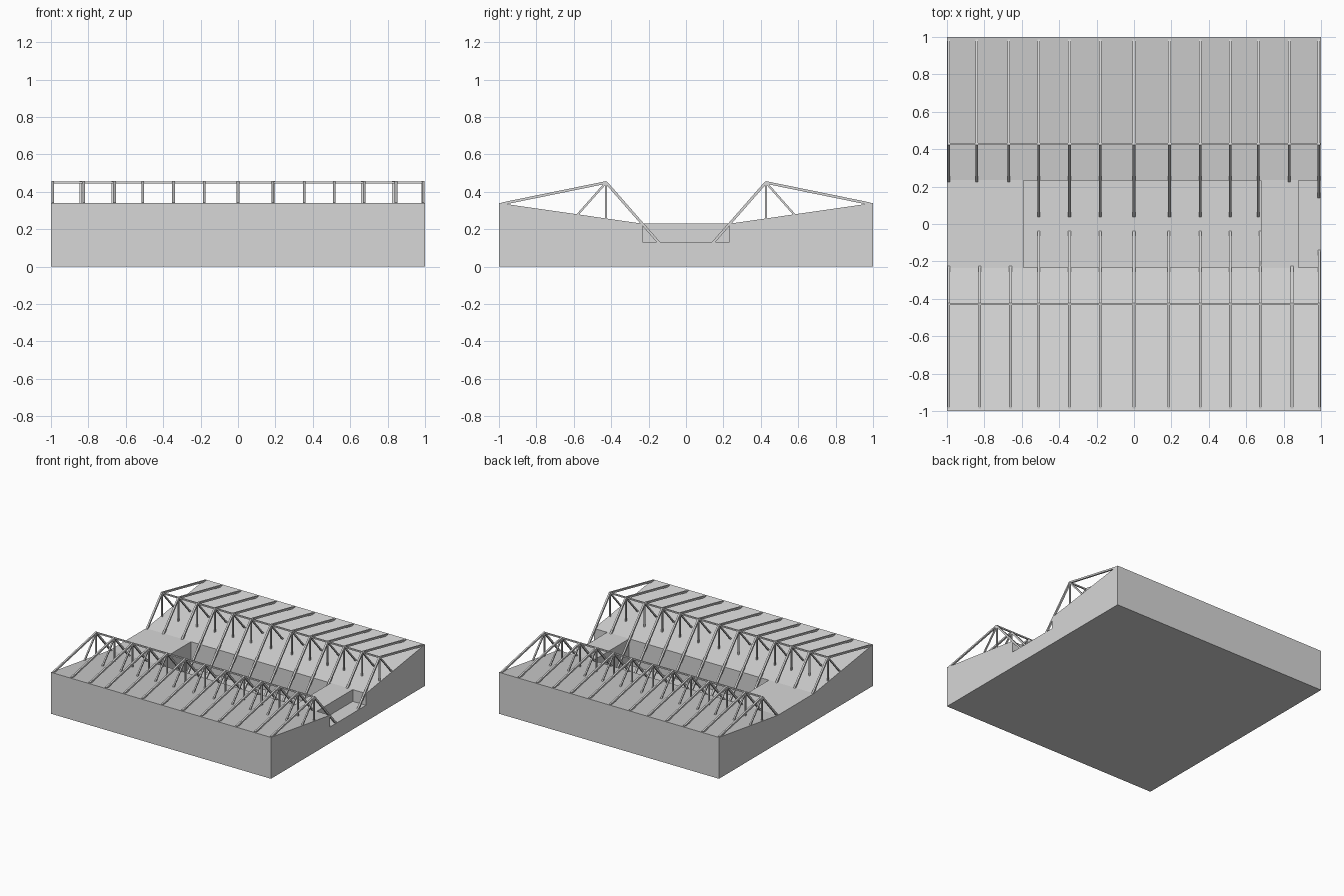
import bpy, bmesh, math
from mathutils import Vector

if "Cube" in bpy.data.objects:
    bpy.data.objects.remove(bpy.data.objects["Cube"])

grey = bpy.data.materials.new("light_grey")
grey.diffuse_color = (0.68, 0.68, 0.68, 1)
grey.use_nodes = True
grey.node_tree.nodes["Principled BSDF"].inputs["Base Color"].default_value = grey.diffuse_color


def make_object(name, bm):
    bmesh.ops.recalc_face_normals(bm, faces=bm.faces[:])
    mesh = bpy.data.meshes.new(name)
    bm.to_mesh(mesh)
    bm.free()
    mesh.materials.append(grey)
    ob = bpy.data.objects.new(name, mesh)
    bpy.context.collection.objects.link(ob)
    return ob


def add_section(bm, x0, x1, profile):
    """Extrude a y-z profile along x."""
    a = [bm.verts.new((x0, y, z)) for y, z in profile]
    b = [bm.verts.new((x1, y, z)) for y, z in profile]
    n = len(profile)
    bm.faces.new(a)
    bm.faces.new(b)
    for i in range(n):
        j = (i + 1) % n
        bm.faces.new((a[i], a[j], b[j], b[i]))


def add_bar(bm, p, q, t):
    """Square bar between two points."""
    p, q = Vector(p), Vector(q)
    d = (q - p).normalized()
    u = Vector((1, 0, 0)) if abs(d.x) < 0.9 else Vector((0, 1, 0))
    v = d.cross(u).normalized()
    ring = [(-1, -1), (1, -1), (1, 1), (-1, 1)]
    a, b = ([bm.verts.new(e + (u * s + v * r) * t / 2) for s, r in ring] for e in (p, q))
    bm.faces.new(a)
    bm.faces.new(b)
    for i in range(4):
        j = (i + 1) % 4
        bm.faces.new((a[i], a[j], b[j], b[i]))


# Ground block with sloping banks
bm = bmesh.new()
add_section(bm, -1, 1, [(-1, 0), (1, 0), (1, 0.34), (0.235, 0.23), (-0.235, 0.23), (-1, 0.34)])
ground = make_object("banked_ground", bm)

# Deep central pit and shallow notch at the right end
for name, x0, x1, z0 in (("pit_cutter", -0.59, 0.68, 0.015), ("notch_cutter", 0.88, 1.1, 0.133)):
    bm = bmesh.new()
    add_section(bm, x0, x1, [(-0.233, z0), (0.233, z0), (0.233, 0.5), (-0.233, 0.5)])
    cutter = make_object(name, bm)
    cutter.hide_render = True
    mod = ground.modifiers.new(name, "BOOLEAN")
    mod.operation = "DIFFERENCE"
    mod.solver = "EXACT"
    mod.object = cutter
    bpy.context.view_layer.objects.active = ground
    bpy.ops.object.modifier_apply(modifier=name)
    bpy.data.objects.remove(cutter)

# Roof frames on both banks, joined by a ridge beam
back_x = [-0.99, -0.84, -0.67, -0.51, -0.345, -0.18, 0, 0.19, 0.355, 0.515, 0.665, 0.83, 0.988]
front_x = [-0.99, -0.825, -0.66, -0.51, -0.345, -0.18, 0, 0.185, 0.355, 0.515, 0.675, 0.845, 0.99]
for side, s, stations in (("front", -1, front_x), ("back", 1, back_x)):
    bm = bmesh.new()
    for x in stations:
        top = (x, s * 0.427, 0.45)
        add_bar(bm, (x, s * 0.985, 0.336), top, 0.014)           # rafter
        add_bar(bm, top, (x, s * 0.043, 0.012), 0.014)           # long inner leg
        add_bar(bm, top, (x, s * 0.427, 0.25), 0.011)            # post
        add_bar(bm, top, (x, s * 0.585, 0.272), 0.011)           # outer brace
    make_object(side + "_frames", bm)
    bm = bmesh.new()
    add_bar(bm, (-0.997, s * 0.427, 0.45), (0.997, s * 0.427, 0.45), 0.011)
    make_object(side + "_ridge_beam", bm)
